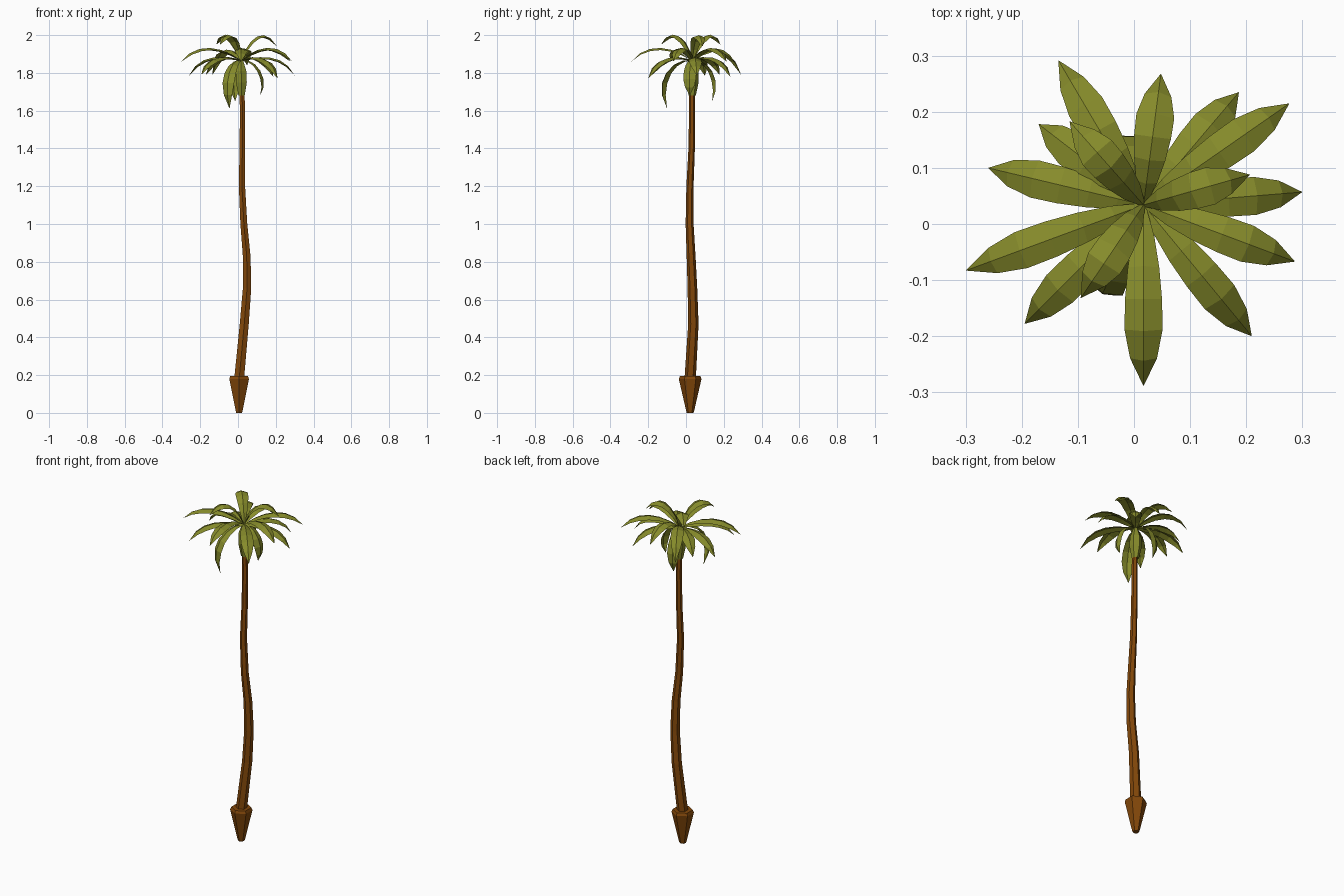
import bpy, bmesh, math
from mathutils import Vector

if "Cube" in bpy.data.objects:
    bpy.data.objects.remove(bpy.data.objects["Cube"])


def material(name, rgb):
    m = bpy.data.materials.new(name)
    m.diffuse_color = (*rgb, 1)
    m.use_nodes = True
    m.node_tree.nodes["Principled BSDF"].inputs["Base Color"].default_value = m.diffuse_color
    return m


bark = material("bark brown", (0.23, 0.065, 0.003))
leaf = material("leaf green", (0.24, 0.26, 0.024))


def finish(bm, name, mat):
    me = bpy.data.meshes.new(name)
    bm.to_mesh(me)
    bm.free()
    me.materials.append(mat)
    bpy.context.collection.objects.link(bpy.data.objects.new(name, me))


def tube(name, rings, mat, sides=6):
    """Loft low-poly rings given as (x, y, z, radius), with closed ends."""
    bm = bmesh.new()
    loops = []
    for x, y, z, r in rings:
        angles = [math.pi / 2 + 2 * math.pi * i / sides for i in range(sides)]
        loops.append([bm.verts.new((x + r * math.cos(a), y + r * math.sin(a), z))
                      for a in angles])
    for lo, hi in zip(loops, loops[1:]):
        for i in range(sides):
            j = (i + 1) % sides
            bm.faces.new((lo[i], lo[j], hi[j], hi[i]))
    bm.faces.new(loops[0][::-1])
    bm.faces.new(loops[-1])
    finish(bm, name, mat)


# Root ball, trunk and green crown base
tube("root_ball", [(0.006, 0.022, 0, 0.018), (0.006, 0.022, 0.01, 0.021),
                   (0.006, 0.022, 0.18, 0.06), (0.006, 0.022, 0.195, 0.054)], bark)
tube("trunk", [(0.006, 0.022, 0.18, 0.030), (0.033, 0.039, 0.47, 0.0275),
               (0.048, 0.034, 0.66, 0.0255), (0.046, 0.027, 0.83, 0.0235),
               (0.031, 0.019, 1.0, 0.021), (0.021, 0.021, 1.2, 0.019),
               (0.023, 0.030, 1.4, 0.017), (0.024, 0.032, 1.6, 0.016),
               (0.019, 0.033, 1.75, 0.015), (0.017, 0.034, 1.855, 0.012)], bark)
tube("crown_base", [(0.019, 0.033, 1.68, 0.019), (0.018, 0.034, 1.75, 0.033),
                    (0.017, 0.034, 1.81, 0.031), (0.017, 0.034, 1.865, 0.012)], leaf)

CENTRE = Vector((0.017, 0.034, 1.865))
# Arch control points per tier: (radius / length, z) twice
ARCH = {"top": ((0.2, 1.99), (0.65, 2.055)),
        "upper": ((0.3, 1.94), (0.75, 1.97)),
        "lower": ((0.3, 1.89), (0.8, 1.91)),
        "hanging": ((0.75, 1.89), (1.6, 1.76))}
WIDTH = [0.004, 0.019, 0.028, 0.033, 0.034, 0.024, 0.0]


def frond(name, tier, x, y, z):
    """Ridged leaf arching from the crown centre to its tip."""
    out = Vector((x - CENTRE.x, y - CENTRE.y, 0))
    length = out.length
    out.normalize()
    side = Vector((-out.y, out.x, 0))
    (r1, z1), (r2, z2) = ARCH[tier]
    pts = [(0, CENTRE.z), (r1 * length, z1), (r2 * length, z2), (length, z)]
    bm = bmesh.new()
    rows = []
    for i, w in enumerate(WIDTH):
        t = i / (len(WIDTH) - 1)
        k = ((1 - t) ** 3, 3 * t * (1 - t) ** 2, 3 * t * t * (1 - t), t ** 3)
        d = ((1 - t) ** 2, 2 * t * (1 - t), t * t)
        r = sum(a * p[0] for a, p in zip(k, pts))
        h = sum(a * p[1] for a, p in zip(k, pts))
        dr = sum(a * (pts[n + 1][0] - pts[n][0]) for n, a in enumerate(d))
        dh = sum(a * (pts[n + 1][1] - pts[n][1]) for n, a in enumerate(d))
        normal = (out * -dh + Vector((0, 0, dr))).normalized()
        mid = Vector((CENTRE.x, CENTRE.y, 0)) + out * r + Vector((0, 0, h))
        ridge = bm.verts.new(mid)
        if w == 0:
            rows.append((ridge,) * 3)
        else:
            drop = normal * (-0.34 * w)
            rows.append((bm.verts.new(mid + side * w + drop), ridge,
                         bm.verts.new(mid - side * w + drop)))
    for a, b in zip(rows, rows[1:]):
        for n in (0, 1):
            loop = [a[n], a[n + 1], b[n + 1], b[n]]
            bm.faces.new(list(dict.fromkeys(loop))[::-1])
    bm.normal_update()
    finish(bm, name, leaf)


# Frond tips by tier
TIPS = {
    "top": [(0.207, 0.088, 1.94), (-0.095, -0.132, 1.95), (-0.115, 0.183, 1.95)],
    "upper": [(0.277, 0.215, 1.86), (0.287, -0.067, 1.86), (0.017, -0.289, 1.86),
              (-0.3, -0.083, 1.86), (-0.135, 0.292, 1.79), (0.048, 0.268, 1.84)],
    "lower": [(0.3, 0.057, 1.785), (0.21, -0.2, 1.77), (-0.195, -0.178, 1.79),
              (-0.26, 0.1, 1.785), (-0.17, 0.178, 1.79), (0.187, 0.235, 1.78)],
    "hanging": [(-0.045, -0.1, 1.61), (-0.015, 0.138, 1.65), (0.117, 0.02, 1.68)],
}
for tier, tips in TIPS.items():
    for i, tip in enumerate(tips):
        frond(f"{tier}_frond_{i + 1}", tier, *tip)
